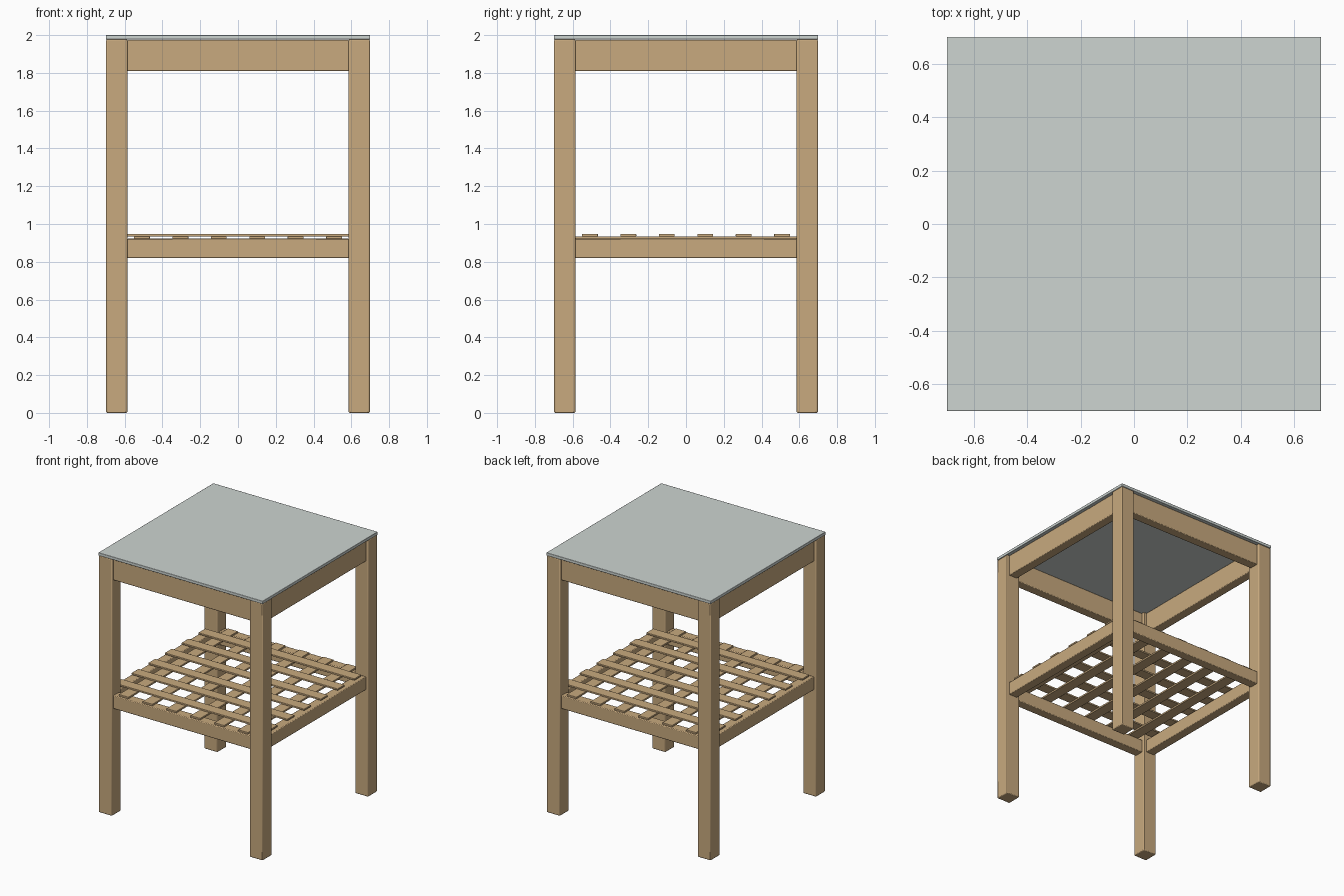
import bpy

if "Cube" in bpy.data.objects:
    bpy.data.objects.remove(bpy.data.objects["Cube"])

def material(name, rgb):
    m = bpy.data.materials.new(name)
    m.diffuse_color = (*rgb, 1.0)
    m.use_nodes = True
    m.node_tree.nodes["Principled BSDF"].inputs["Base Color"].default_value = m.diffuse_color
    return m

wood = material("light wood", (0.58, 0.40, 0.21))
glass = material("frosted glass", (0.61, 0.66, 0.64))

def box(name, x, y, z, mat, bevel=0.0):
    """Box from (min, max) ranges on each axis, with optional softened edges."""
    bpy.ops.mesh.primitive_cube_add(size=1, location=[(a + b) / 2 for a, b in (x, y, z)])
    o = bpy.context.object
    o.name = name
    o.scale = [b - a for a, b in (x, y, z)]
    bpy.ops.object.transform_apply(location=False, rotation=False, scale=True)
    o.data.materials.append(mat)
    if bevel:
        b = o.modifiers.new("soft edges", 'BEVEL')
        b.width, b.segments = bevel, 2
        bpy.ops.object.shade_smooth_by_angle()
    return o

OUT, INN = 0.698, 0.586          # outer and inner faces of the legs
TOP = 1.977                      # underside of the table top

# table top
box("table_top", (-0.7, 0.7), (-0.7, 0.7), (TOP, 2.0), glass, 0.003)

def span(s, a, b):
    return tuple(sorted((s * a, s * b)))

# legs
for sx in (-1, 1):
    for sy in (-1, 1):
        box("leg", span(sx, INN, OUT), span(sy, INN, OUT), (0, TOP), wood, 0.006)

# aprons under the top and shelf rails, set slightly in from the leg faces
for name, z in (("apron", (1.81, 1.974)), ("shelf_rail", (0.82, 0.922))):
    for s in (-1, 1):
        depth = span(s, 0.608, 0.68)
        box(name + "_x", (-INN - 0.002, INN + 0.002), depth, z, wood, 0.005)
        box(name + "_y", depth, (-INN - 0.002, INN + 0.002), z, wood, 0.005)

# shelf lattice: two crossed layers of six slats
for i in range(6):
    c = (i - 2.5) * 0.2035
    w = (c - 0.042, c + 0.042)
    box("lower_slat", w, (-0.665, 0.665), (0.921, 0.935), wood, 0.002)
    box("upper_slat", (-0.665, 0.665), w, (0.934, 0.947), wood, 0.002)
